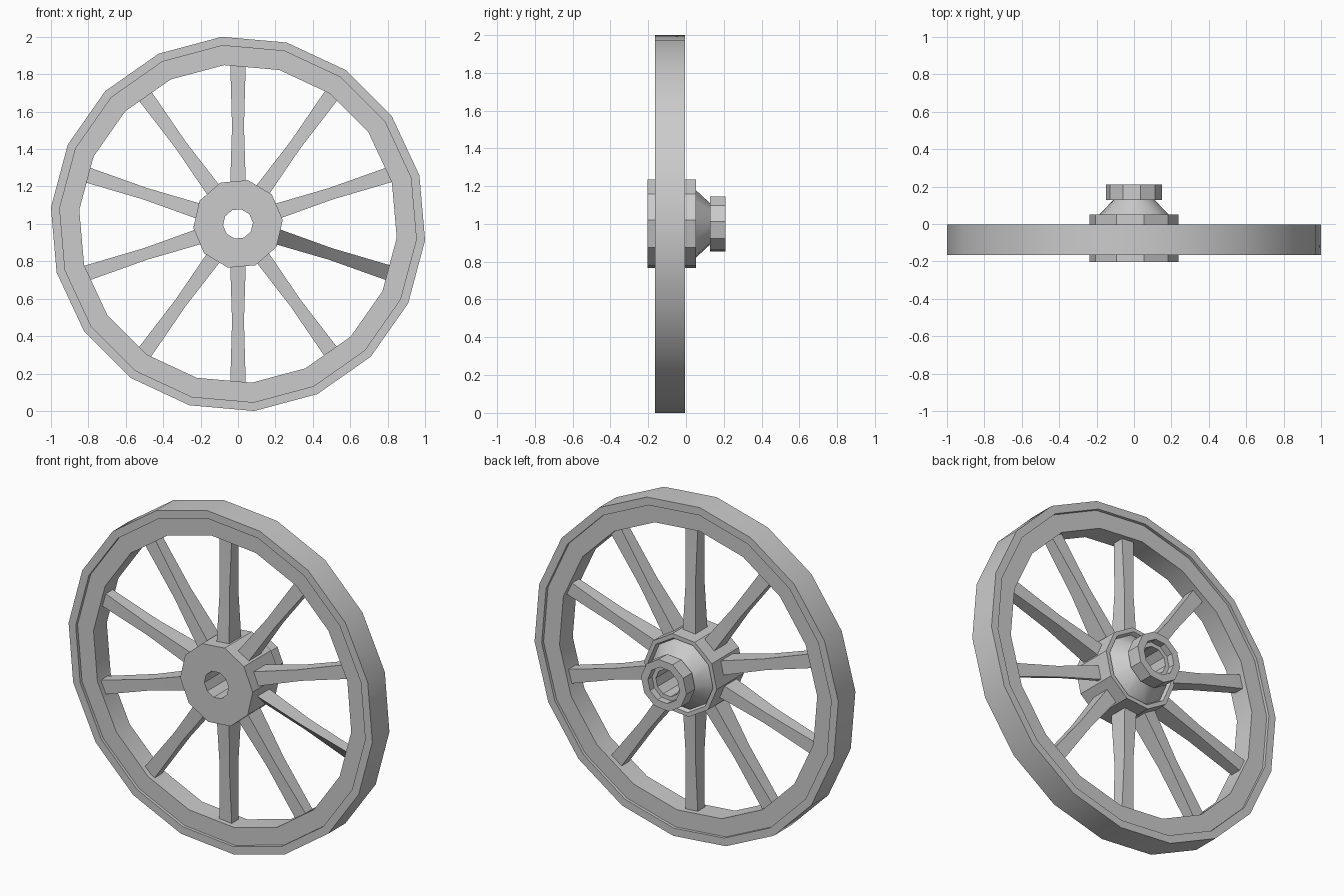
import bpy, bmesh, math
from mathutils import Matrix, Vector

cube = bpy.data.objects.get("Cube")
if cube:
    bpy.data.objects.remove(cube, do_unlink=True)

grey = bpy.data.materials.new("plain grey")
grey.use_nodes = True
grey.diffuse_color = (0.6, 0.6, 0.6, 1)
grey.node_tree.nodes["Principled BSDF"].inputs["Base Color"].default_value = (0.6, 0.6, 0.6, 1)

AXLE = Vector((0, 0, 1))


def finish(bm, name):
    """Turn a bmesh into a grey object with sharp edges kept."""
    bmesh.ops.recalc_face_normals(bm, faces=bm.faces)
    mesh = bpy.data.meshes.new(name)
    bm.to_mesh(mesh)
    bm.free()
    mesh.materials.append(grey)
    obj = bpy.data.objects.new(name, mesh)
    bpy.context.collection.objects.link(obj)
    bpy.ops.object.select_all(action="DESELECT")
    obj.select_set(True)
    bpy.context.view_layer.objects.active = obj
    bpy.ops.object.shade_smooth_by_angle(angle=math.radians(30))
    return obj


def bridge(bm, a, b):
    """Join two closed loops of vertices with quads."""
    for i in range(len(a)):
        j = (i + 1) % len(a)
        bm.faces.new((a[i], a[j], b[j], b[i]))


def ring(name, profile, sides, turn):
    """Revolve a closed (radius, y) profile around the axle."""
    bm = bmesh.new()
    loops = []
    for i in range(sides):
        a = math.radians(turn) + math.tau * i / sides
        loops.append([bm.verts.new(AXLE + Vector((r * math.cos(a), y, r * math.sin(a))))
                      for r, y in profile])
    for i in range(sides):
        bridge(bm, loops[i], loops[(i + 1) % sides])
    return finish(bm, name)


def spoke(name, angle, wedge=False):
    """Square spoke, waisted in the middle and deeper toward the hub."""
    bm = bmesh.new()
    loops = []
    for r, w, d in ((0.2, 0.042, 0.058), (0.52, 0.032, 0.042), (0.88, 0.042, 0.032)):
        low_front = d * 0.6 if wedge else -d
        section = ((-w, low_front), (w, -d), (w, d), (-w, d))
        loops.append([bm.verts.new((r, y - 0.085, z)) for z, y in section])
    for a, b in zip(loops, loops[1:]):
        bridge(bm, a, b)
    bm.faces.new(loops[0])
    bm.faces.new(loops[-1])
    turn = Matrix.Translation(AXLE) @ Matrix.Rotation(-math.radians(angle), 4, "Y")
    bmesh.ops.transform(bm, matrix=turn, verts=bm.verts)
    finish(bm, name)


# Rim: outer tyre standing slightly proud of the inner wooden ring
ring("tyre", [(1.004, -0.165), (1.004, -0.004), (0.957, -0.004), (0.957, -0.165)], 18, 15)
ring("inner_rim", [(0.96, -0.147), (0.96, -0.022), (0.852, -0.022), (0.852, -0.147)], 18, 15)

# Hub: drum with a raised back lip, then a cone and an axle collar
ring("hub_drum", [(0.08, -0.203), (0.24, -0.203), (0.24, 0.052), (0.215, 0.052),
                  (0.205, 0.03), (0.08, 0.03)], 10, 5)
ring("hub_cone", [(0.08, 0.02), (0.205, 0.03), (0.105, 0.135), (0.08, 0.135)], 10, 5)
ring("axle_collar", [(0.08, 0.128), (0.15, 0.128), (0.15, 0.21), (0.105, 0.21),
                     (0.105, 0.17), (0.08, 0.17)], 10, 5)

# Spokes: ten, one with its lower front edge cut back
for k in range(10):
    spoke(f"spoke_{k + 1}", 36 * k - 18, wedge=(k == 0))
